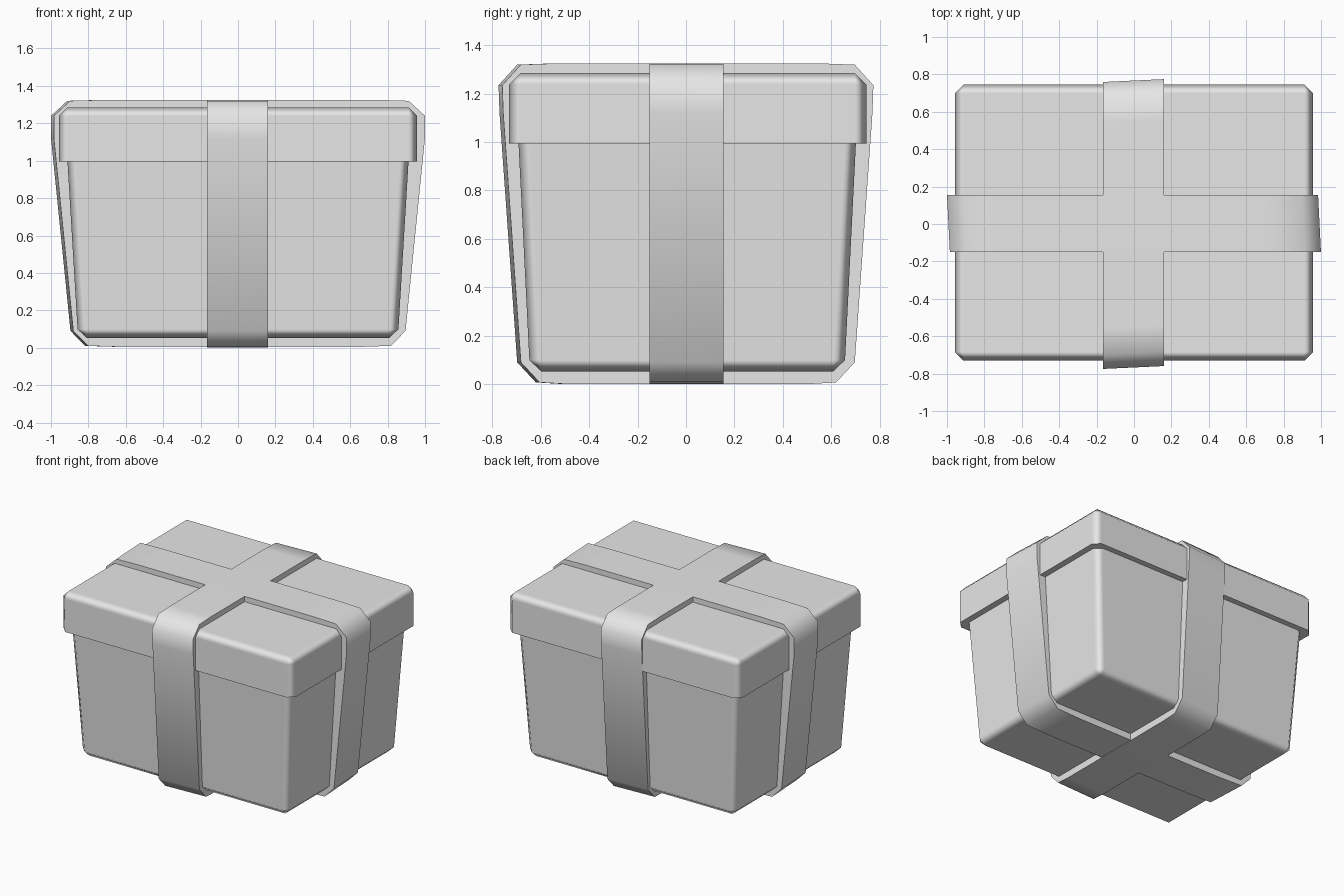
import bpy
import bmesh
import math

cube = bpy.data.objects.get("Cube")
if cube:
    bpy.data.objects.remove(cube, do_unlink=True)

grey = bpy.data.materials.new("light grey")
grey.use_nodes = True
grey.diffuse_color = (0.8, 0.8, 0.8, 1)
grey.node_tree.nodes["Principled BSDF"].inputs["Base Color"].default_value = (0.8, 0.8, 0.8, 1)


def finish(name, bm):
    bmesh.ops.recalc_face_normals(bm, faces=bm.faces)
    mesh = bpy.data.meshes.new(name)
    bm.to_mesh(mesh)
    bm.free()
    mesh.materials.append(grey)
    obj = bpy.data.objects.new(name, mesh)
    bpy.context.collection.objects.link(obj)
    bpy.ops.object.select_all(action="DESELECT")
    obj.select_set(True)
    bpy.context.view_layer.objects.active = obj
    bpy.ops.object.shade_smooth_by_angle(angle=math.radians(60))
    return obj


def tapered_box(name, low, high, z0, z1, cy, sharp_z):
    """Box between half sizes low and high; every edge is chamfered except the rim at sharp_z."""
    bm = bmesh.new()
    bmesh.ops.create_cube(bm, size=2)
    for v in bm.verts:
        hx, hy = high if v.co.z > 0 else low
        v.co = (v.co.x * hx, v.co.y * hy + cy, z1 if v.co.z > 0 else z0)
    weight = bm.edges.layers.float.new("bevel_weight_edge")
    for e in bm.edges:
        rim = all(abs(v.co.z - sharp_z) < 0.001 for v in e.verts)
        e[weight] = 0 if rim else 1
    obj = finish(name, bm)
    bevel = obj.modifiers.new("soft edges", "BEVEL")
    bevel.width = 0.047
    bevel.segments = 1
    bevel.limit_method = "WEIGHT"
    bevel.harden_normals = True
    return obj


def ribbon(name, half_profile, lo, hi, skew, along_x):
    """Band wrapped around the box: mirrored profile extruded across its width."""
    outline = half_profile + [(-a, z) for a, z in reversed(half_profile)]
    bm = bmesh.new()
    rings = []
    for w in (lo, hi):
        ring = []
        for a, z in outline:
            a += skew * w
            ring.append(bm.verts.new((a, w, z) if along_x else (w, a, z)))
        rings.append(ring)
        bm.faces.new(ring)
    n = len(outline)
    for i in range(n):
        j = (i + 1) % n
        bm.faces.new((rings[0][i], rings[0][j], rings[1][j], rings[1][i]))
    return finish(name, bm)


# Box body and overhanging lid
tapered_box("box_body", (0.855, 0.65), (0.915, 0.70), 0.052, 1.05, 0.005, 1.05)
tapered_box("box_lid", (0.958, 0.738), (0.958, 0.738), 0.995, 1.285, 0.007, 0.995)

# Crossing ribbons, half profiles from the top down
ribbon("ribbon_long",
       [(0.72, 1.325), (0.905, 1.32), (0.992, 1.24), (0.992, 1.12),
        (0.888, 0.09), (0.81, 0.01), (0.6, 0.003)],
       -0.15, 0.155, -0.05, True)
ribbon("ribbon_short",
       [(0.55, 1.325), (0.69, 1.32), (0.767, 1.235), (0.763, 1.12),
        (0.69, 0.09), (0.613, 0.007), (0.5, 0.0)],
       -0.165, 0.16, 0.047, False)
